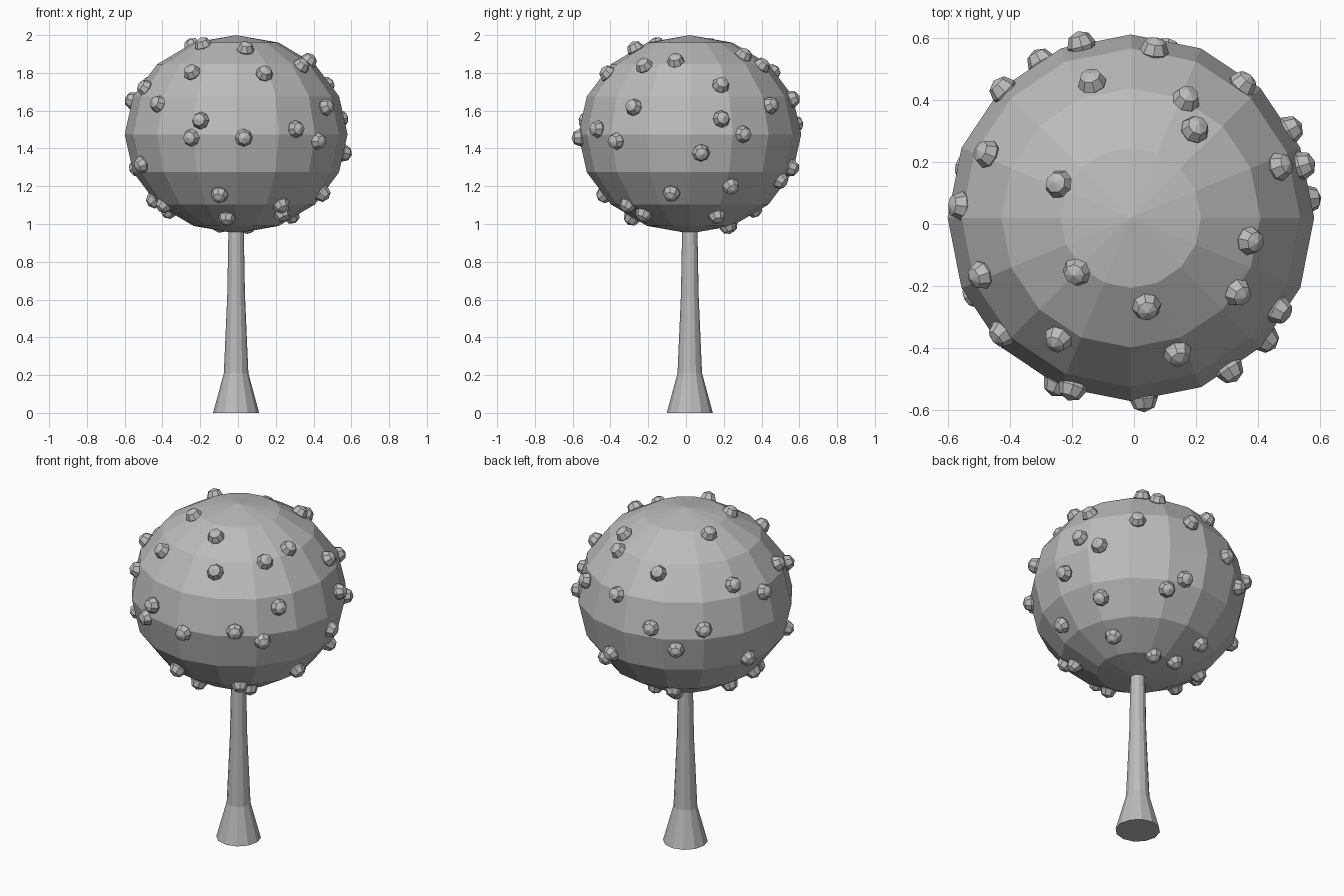
import bpy, bmesh, math
from mathutils import Vector, Matrix

cube = bpy.data.objects.get("Cube")
if cube:
    bpy.data.objects.remove(cube, do_unlink=True)

CENTRE = Vector((-0.01, 0.02, 1.475))
RADIUS, HALF_HEIGHT = 0.59, 0.525

grey = bpy.data.materials.new("plain_grey")
grey.use_nodes = True
colour = (0.5, 0.5, 0.5, 1)
grey.diffuse_color = colour
grey.node_tree.nodes["Principled BSDF"].inputs["Base Color"].default_value = colour


def make_object(name, bm):
    """Turn a bmesh into a flat-shaded object."""
    bmesh.ops.recalc_face_normals(bm, faces=bm.faces)
    mesh = bpy.data.meshes.new(name)
    bm.to_mesh(mesh)
    bm.free()
    mesh.materials.append(grey)
    obj = bpy.data.objects.new(name, mesh)
    bpy.context.scene.collection.objects.link(obj)
    return obj


# Crown: a slightly squashed low-poly ball
bm = bmesh.new()
bmesh.ops.create_uvsphere(
    bm, u_segments=16, v_segments=8, radius=1,
    matrix=Matrix.Translation(CENTRE) @ Matrix.Diagonal((RADIUS, RADIUS, HALF_HEIGHT, 1)))
make_object("crown", bm)

# Trunk: flared foot, tapering up into the crown
bm = bmesh.new()
profile = [(0.122, 0), (0.065, 0.21), (0.047, 0.62), (0.04, 1.0)]
sides = 12
rings = []
for radius, height in profile:
    ring = []
    for i in range(sides):
        angle = math.tau * i / sides
        ring.append(bm.verts.new((CENTRE.x + radius * math.cos(angle),
                                  CENTRE.y + radius * math.sin(angle), height)))
    rings.append(ring)
for low, high in zip(rings, rings[1:]):
    for i in range(sides):
        j = (i + 1) % sides
        bm.faces.new((low[i], low[j], high[j], high[i]))
bm.faces.new(rings[0])
bm.faces.new(rings[-1])
make_object("trunk", bm)

# Fruits: small faceted balls half sunk in the crown, as (azimuth, latitude) in degrees
upper_fruits = [
    (225, 65), (155, 64), (280, 60), (239, 39), (289, 38), (325, 44),
    (349, 48), (201, 28), (222, 18), (176, 20), (251, 8), (303, 3),
    (328, 16), (19, 30), (17, 9), (29, 0), (50, 17), (54, 53),
    (65, 44), (82, 21), (106, 39), (106, 6), (135, 6), (156, 30)]
lower_fruits = [
    (246, 2), (274, 2), (318, 4), (6, 11), (120, 7), (206, 18),
    (163, 20), (259, 38), (261, 58), (306, 46), (315, 54), (26, 56),
    (348, 37), (26, 32), (74, 69), (68, 28), (78, 20), (115, 50),
    (183, 42), (200, 46), (166, 51), (112, 67)]


def add_fruit(bm, azimuth, latitude):
    a, b = math.radians(azimuth), math.radians(latitude)
    unit = Vector((math.cos(a) * math.cos(b), math.sin(a) * math.cos(b), math.sin(b)))
    spot = Vector((unit.x * RADIUS, unit.y * RADIUS, unit.z * HALF_HEIGHT))
    normal = Vector((unit.x / RADIUS, unit.y / RADIUS, unit.z / HALF_HEIGHT))
    turn = normal.to_track_quat('Z', 'Y').to_matrix().to_4x4()
    bmesh.ops.create_uvsphere(
        bm, u_segments=8, v_segments=4, radius=0.047,
        matrix=Matrix.Translation(CENTRE + spot * 0.985) @ turn)


bm = bmesh.new()
for azimuth, latitude in upper_fruits:
    add_fruit(bm, azimuth, latitude)
for azimuth, depth in lower_fruits:
    add_fruit(bm, azimuth, -depth)
make_object("fruits", bm)
